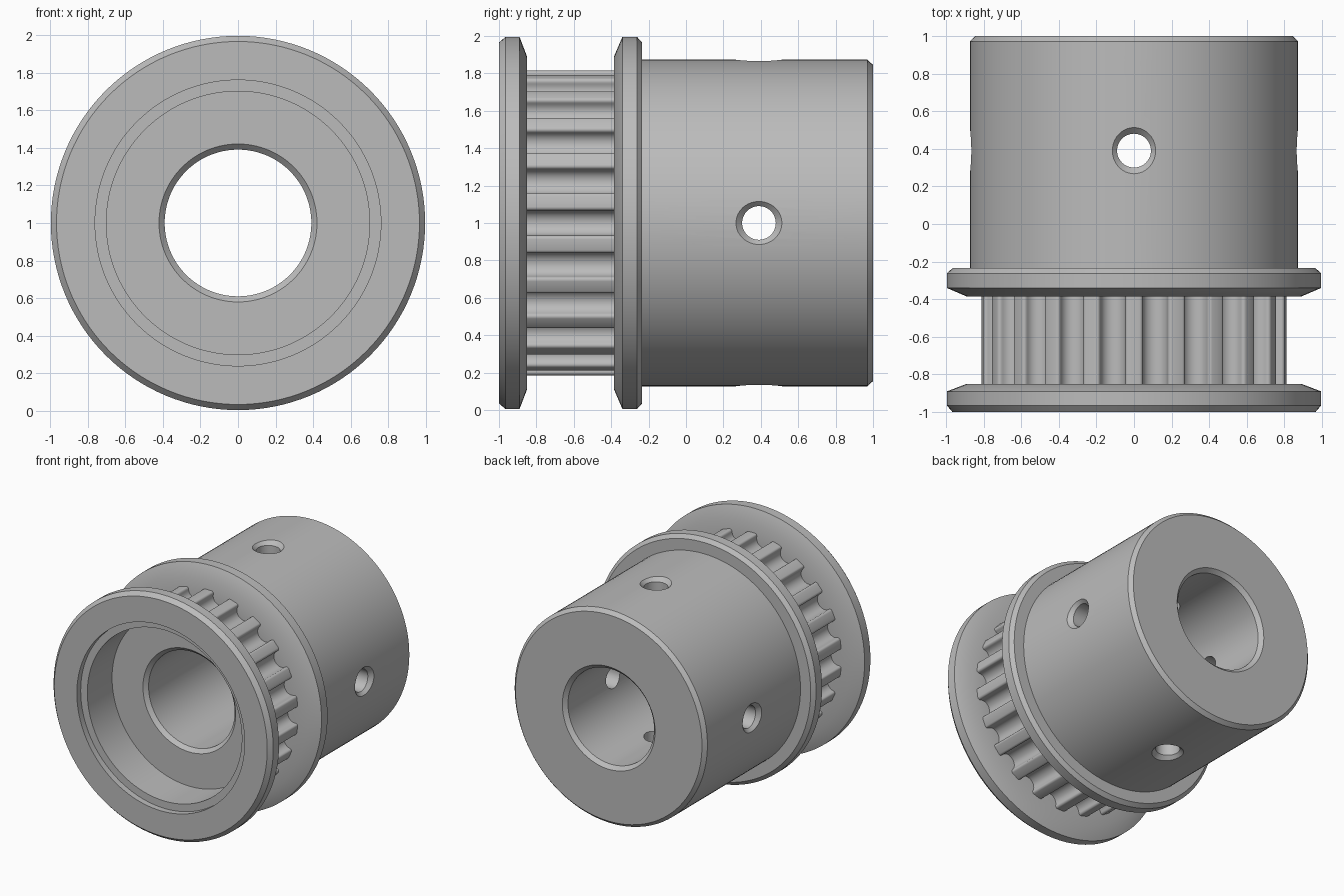
import bpy, bmesh, math
from mathutils import Matrix

cube = bpy.data.objects.get("Cube")
if cube:
    bpy.data.objects.remove(cube, do_unlink=True)

metal = bpy.data.materials.new("machined_grey")
metal.use_nodes = True
GREY = (0.5, 0.5, 0.5, 1)
metal.diffuse_color = GREY
metal.node_tree.nodes["Principled BSDF"].inputs["Base Color"].default_value = GREY

CENTRE_Z = 1.0
SEGMENTS = 128
TEETH = 22


def finish(name, bm):
    """Turn a bmesh into a linked, active object."""
    bmesh.ops.recalc_face_normals(bm, faces=bm.faces)
    mesh = bpy.data.meshes.new(name)
    bm.to_mesh(mesh)
    bm.free()
    mesh.materials.append(metal)
    obj = bpy.data.objects.new(name, mesh)
    bpy.context.collection.objects.link(obj)
    return obj


def smooth(obj):
    bpy.ops.object.select_all(action='DESELECT')
    obj.select_set(True)
    bpy.context.view_layer.objects.active = obj
    bpy.ops.object.shade_smooth_by_angle(angle=math.radians(28))


def skin(bm, rings, closed):
    """Join neighbouring rings of points with quads."""
    loops = [[bm.verts.new(p) for p in ring] for ring in rings]
    pairs = list(zip(loops, loops[1:]))
    if closed:
        pairs.append((loops[-1], loops[0]))
    for a, b in pairs:
        for i in range(len(a)):
            j = (i + 1) % len(a)
            bm.faces.new((a[i], a[j], b[j], b[i]))
    return loops


def circle(r, y):
    steps = [math.tau * i / SEGMENTS for i in range(SEGMENTS)]
    return [(r * math.sin(a), y, CENTRE_Z + r * math.cos(a)) for a in steps]


# Body: flanges, hub, bore and stepped counterbore as one turned section (radius, y)
section = [
    (0.76, -1), (0.965, -1), (0.995, -0.965), (0.995, -0.89), (0.89, -0.85),
    (0.715, -0.85), (0.715, -0.385), (0.89, -0.385), (0.995, -0.34),
    (0.995, -0.262), (0.965, -0.235), (0.873, -0.235), (0.873, 0.97),
    (0.845, 1), (0.42, 1), (0.39, 0.97), (0.39, -0.6), (0.42, -0.63),
    (0.70, -0.63), (0.70, -0.95), (0.76, -0.95),
]
bm = bmesh.new()
skin(bm, [circle(r, y) for r, y in section], True)
body = finish("pulley_body", bm)

# Four countersunk set screw holes through the hub wall
bm = bmesh.new()
for k in range(4):
    turn = Matrix.Translation((0, 0.39, CENTRE_Z)) @ Matrix.Rotation(k * math.pi / 2, 4, 'Y')
    rings = []
    for r, h in ((0.09, 0.3), (0.09, 0.84), (0.15, 0.9)):
        angles = [math.tau * i / 48 for i in range(48)]
        rings.append([(r * math.cos(a), r * math.sin(a), h) for a in angles])
    loops = skin(bm, rings, False)
    bm.faces.new(loops[0])
    bm.faces.new(loops[-1])
    bmesh.ops.transform(bm, matrix=turn, verts=[v for loop in loops for v in loop])
cutter = finish("screw_hole_cutter", bm)
cutter.hide_render = True

cut = body.modifiers.new("screw_holes", 'BOOLEAN')
cut.operation = 'DIFFERENCE'
cut.solver = 'EXACT'
cut.object = cutter
bpy.context.view_layer.objects.active = body
bpy.ops.object.modifier_apply(modifier=cut.name)
bpy.data.objects.remove(cutter, do_unlink=True)
smooth(body)

# Belt teeth: narrow rounded lands between round grooves
TIP, GROOVE_R, GROOVE_C, FILLET = 0.815, 0.067, 0.787, 0.02
half = [(GROOVE_R * math.sin(t), GROOVE_C - GROOVE_R * math.cos(t))
        for t in [math.radians(90) * i / 8 for i in range(9)]]
half += [(GROOVE_R + FILLET * (1 - math.cos(t)), TIP - FILLET + FILLET * math.sin(t))
         for t in [math.radians(90) * i / 4 for i in range(5)]]
groove = [(-x, r) for x, r in reversed(half[1:])] + half
outline = []
for k in range(TEETH):
    mid = math.tau * (k + 0.5) / TEETH
    for x, r in groove:
        outline.append((mid + x / r, r))


def tooth_ring(y, radius=None):
    return [((radius or r) * math.sin(a), y, CENTRE_Z + (radius or r) * math.cos(a))
            for a, r in outline]


bm = bmesh.new()
skin(bm, [tooth_ring(-0.86), tooth_ring(-0.375),
          tooth_ring(-0.375, 0.708), tooth_ring(-0.86, 0.708)], True)
smooth(finish("belt_teeth", bm))
